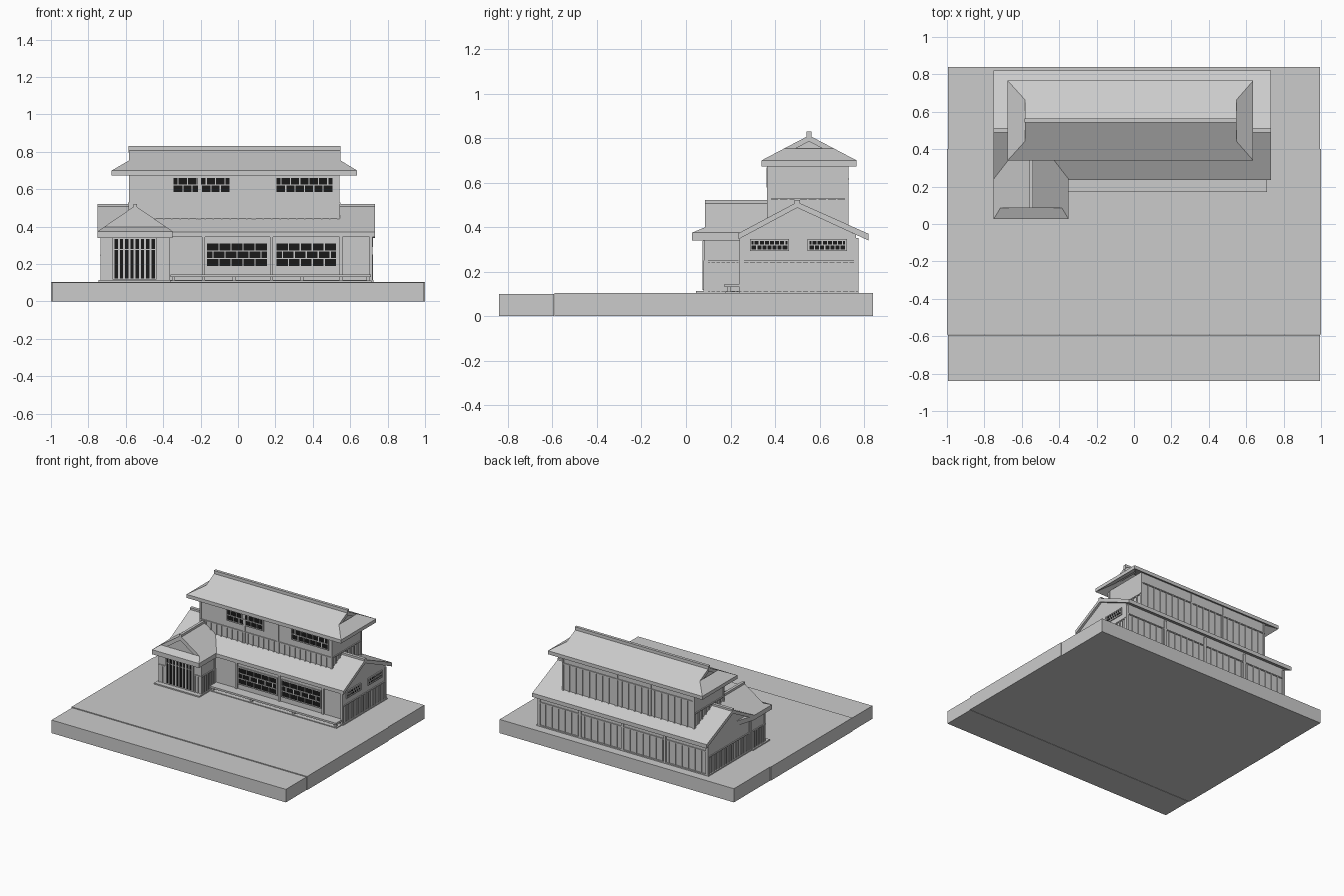
import bpy, bmesh
from mathutils import Vector

if "Cube" in bpy.data.objects:
    bpy.data.objects.remove(bpy.data.objects["Cube"])

black = bpy.data.materials.new("dark_glass")
black.diffuse_color = (0.01, 0.01, 0.01, 1)
black.use_nodes = True
black.node_tree.nodes["Principled BSDF"].inputs["Base Color"].default_value = black.diffuse_color


def finish(name, bm, mat=None):
    bmesh.ops.recalc_face_normals(bm, faces=bm.faces)
    me = bpy.data.meshes.new(name)
    bm.to_mesh(me)
    bm.free()
    ob = bpy.data.objects.new(name, me)
    bpy.context.collection.objects.link(ob)
    if mat:
        me.materials.append(mat)
    return ob


def boxes(name, items, mat=None):
    """Each item is x0, x1, y0, y1, z0, z1."""
    bm = bmesh.new()
    for x0, x1, y0, y1, z0, z1 in items:
        vs = bmesh.ops.create_cube(bm, size=1)["verts"]
        for v in vs:
            v.co = Vector((x1 if v.co.x > 0 else x0, y1 if v.co.y > 0 else y0, z1 if v.co.z > 0 else z0))
    return finish(name, bm, mat)


def prism(name, pts, a0, a1, axis):
    """Profile (across, z) extruded along the x or y axis."""
    bm = bmesh.new()
    f = bm.faces.new([bm.verts.new((a0, b, z) if axis == 'x' else (b, a0, z)) for b, z in pts])
    ext = bmesh.ops.extrude_face_region(bm, geom=[f])["geom"]
    d = Vector((a1 - a0, 0, 0)) if axis == 'x' else Vector((0, a1 - a0, 0))
    bmesh.ops.translate(bm, vec=d, verts=[v for v in ext if isinstance(v, bmesh.types.BMVert)])
    return finish(name, bm)


def hip_gable_roof(name, c, a0, a1, g0, g1, w, wi, z0, z1, axis, t=0.027):
    """Two slopes ending in gables, with skirts under each gable that is set in."""
    bm = bmesh.new()
    cache = {}

    def V(a, b):
        if (a, b) not in cache:
            z = z1 - (z1 - z0) * abs(b) / w
            cache[a, b] = bm.verts.new((a, c + b, z) if axis == 'x' else (c + b, a, z))
        return cache[a, b]
    for s in (-1, 1):
        bm.faces.new([V(a0, s * w), V(g0, s * wi), V(g0, 0), V(g1, 0), V(g1, s * wi), V(a1, s * w)])
    ends = [(a0, g0, 1)] + ([(a1, g1, -1)] if a1 > g1 else [])
    for a, g, _ in ends:
        bm.faces.new([V(a, -w), V(a, w), V(g, wi), V(g, -wi)])
    ext = bmesh.ops.extrude_face_region(bm, geom=bm.faces[:])["geom"]
    bmesh.ops.translate(bm, vec=(0, 0, -t), verts=[v for v in ext if isinstance(v, bmesh.types.BMVert)])
    finish(name, bm)
    zi = z1 - (z1 - z0) * wi / w - t * 0.5
    for i, (a, g, s) in enumerate(ends):
        prism(f"{name}_gable_{i}", [(c - wi, zi), (c + wi, zi), (c, z1 - t * 0.5)], g + s * 0.008, g + s * 0.03, axis)


def wall_box(axis, face, out, u0, u1, z0, z1, d0, d1):
    """Box lying on a wall: u runs along the wall, d is the distance out of it."""
    p, q = sorted((face + out * d0, face + out * d1))
    return (u0, u1, p, q, z0, z1) if axis == 'x' else (p, q, u0, u1, z0, z1)


def battens(name, axis, face, out, u0, u1, z0, z1, step, w=0.008):
    n = max(2, round((u1 - u0) / step))
    items = [wall_box(axis, face, out, u0, u1, z1 - 0.008, z1, 0, 0.007)]
    for i in range(n + 1):
        u = u0 + w / 2 + (u1 - u0 - w) * i / n
        items.append(wall_box(axis, face, out, u - w / 2, u + w / 2, z0, z1, 0, 0.006))
    boxes(name, items)


def window(name, axis, face, out, u0, u1, z0, z1, rows, cols, w=0.006):
    """Dark panes with staggered glazing bars."""
    boxes(name + "_panes", [wall_box(axis, face, out, u0, u1, z0, z1, -0.005, 0.003)], black)
    bars = []
    h, s = (z1 - z0) / rows, (u1 - u0) / cols
    for r in range(rows):
        if r:
            bars.append(wall_box(axis, face, out, u0, u1, z0 + r * h - w / 2, z0 + r * h + w / 2, 0, 0.008))
        for k in range(cols):
            u = u0 + s * (k + (0.5 if r % 2 else 0))
            if u - u0 > 0.01:
                bars.append(wall_box(axis, face, out, u - w / 2, u + w / 2, z0 + r * h, z0 + r * h + h, 0, 0.007))
    f = 0.008
    bars += [wall_box(axis, face, out, u0 - f, u1 + f, z, z + f, 0, 0.008) for z in (z0 - f, z1)]
    bars += [wall_box(axis, face, out, u, u + f, z0, z1, 0, 0.008) for u in (u0 - f, u1)]
    boxes(name + "_bars", bars)


# ground
boxes("front_ground", [(-0.995, 0.995, -0.84, -0.593, 0, 0.1)])
boxes("middle_ground", [(-1, 1, -0.59, 0.4, 0, 0.105)])
boxes("rear_ground", [(-0.995, 0.995, 0.4, 0.84, 0, 0.105)])
boxes("foundation", [(-0.735, 0.725, 0.24, 0.775, 0.1, 0.114), (-0.745, -0.36, 0.045, 0.25, 0.1, 0.114),
                     (-0.36, 0.715, 0.175, 0.25, 0.1, 0.111)])

# ground floor
prism("lower_walls", [(0.25, 0.11), (0.765, 0.11), (0.765, 0.365), (0.5, 0.49), (0.25, 0.36)], -0.725, 0.715, 'x')
prism("lower_roof", [(0.235, 0.345), (0.235, 0.372), (0.5, 0.513), (0.82, 0.37), (0.82, 0.34), (0.5, 0.487)],
      -0.75, 0.732, 'x')
boxes("lower_ridge", [(-0.75, 0.732, 0.488, 0.512, 0.495, 0.522)])
boxes("lower_posts", [(x - 0.008, x + 0.008, 0.24, 0.26, 0.11, 0.35) for x in (-0.185, 0.18, 0.55, 0.71)])
boxes("lower_rear_posts", [(x - 0.01, x + 0.01, 0.755, 0.775, 0.11, 0.35) for x in (-0.718, -0.36, 0, 0.36, 0.708)])
battens("rear_siding", 'x', 0.765, 1, -0.725, 0.715, 0.11, 0.29, 0.055)
battens("right_siding", 'y', 0.715, 1, 0.25, 0.765, 0.11, 0.25, 0.03)
battens("left_siding", 'y', -0.725, -1, 0.25, 0.765, 0.11, 0.25, 0.03)
for i, u in enumerate((-0.165, 0.205)):
    window(f"lower_window_{i}", 'x', 0.25, -1, u, u + 0.32, 0.19, 0.31, 3, 5)
for i, u in enumerate((0.295, 0.555)):
    window(f"side_window_{i}", 'y', 0.715, 1, u, u + 0.16, 0.3, 0.338, 2, 7, 0.005)

# veranda
boxes("veranda_deck", [(-0.36, 0.712, 0.172, 0.25, 0.131, 0.145)])
boxes("veranda_feet", [(x - 0.009, x + 0.009, 0.185, 0.203, 0.105, 0.135) for x in (-0.345, -0.02, 0.34, 0.695)])

# entrance porch
boxes("porch_walls", [(-0.73, -0.37, 0.085, 0.27, 0.11, 0.365)])
hip_gable_roof("porch_roof", -0.55, 0.027, 0.25, 0.085, 0.5, 0.2, 0.165, 0.375, 0.512, 'y', 0.035)
boxes("porch_ridge", [(-0.56, -0.54, 0.085, 0.45, 0.495, 0.522)])
boxes("porch_posts", [(x - 0.009, x + 0.009, y - 0.009, y + 0.009, 0.11, 0.35)
                      for x in (-0.725, -0.375) for y in (0.09, 0.245)])
boxes("door_panel", [(-0.665, -0.44, 0.08, 0.09, 0.122, 0.335)], black)
boxes("door_lattice", [(-0.665 + 0.225 * i / 8 - 0.005, -0.665 + 0.225 * i / 8 + 0.005, 0.074, 0.086, 0.118, 0.338)
                       for i in range(9)]
      + [(-0.67, -0.435, 0.076, 0.086, z, z + 0.005) for z in (0.118, 0.275, 0.334)])
for side, x, o in (("left", -0.73, -1), ("right", -0.37, 1)):
    battens(f"porch_{side}_siding", 'y', x, o, 0.085, 0.25, 0.11, 0.25, 0.025)
for side, u0, u1 in (("left", -0.73, -0.675), ("right", -0.43, -0.37)):
    battens(f"porch_front_{side}_siding", 'x', 0.085, -1, u0, u1, 0.11, 0.25, 0.025)

# upper floor
boxes("upper_walls", [(-0.58, 0.54, 0.37, 0.725, 0.35, 0.7)])
boxes("upper_posts", [(x - 0.008, x + 0.008, y - 0.008, y + 0.008, 0.4, 0.7)
                      for x in (-0.576, -0.205, 0.08, 0.536) for y in (0.373, 0.722)])
battens("upper_front_siding", 'x', 0.37, -1, -0.58, 0.54, 0.42, 0.53, 0.045)
battens("upper_rear_siding", 'x', 0.725, 1, -0.58, 0.54, 0.4, 0.62, 0.055)
battens("upper_right_siding", 'y', 0.54, 1, 0.37, 0.725, 0.4, 0.53, 0.045)
battens("upper_left_siding", 'y', -0.58, -1, 0.37, 0.725, 0.4, 0.53, 0.045)
for i, u in enumerate((-0.345, 0.205)):
    window(f"upper_window_{i}", 'x', 0.37, -1, u, u + 0.3, 0.585, 0.66, 2, 6)
hip_gable_roof("upper_roof", 0.553, -0.675, 0.637, -0.582, 0.547, 0.213, 0.11, 0.7, 0.812, 'x')
boxes("upper_ridge", [(-0.585, 0.549, 0.542, 0.564, 0.795, 0.83)])
